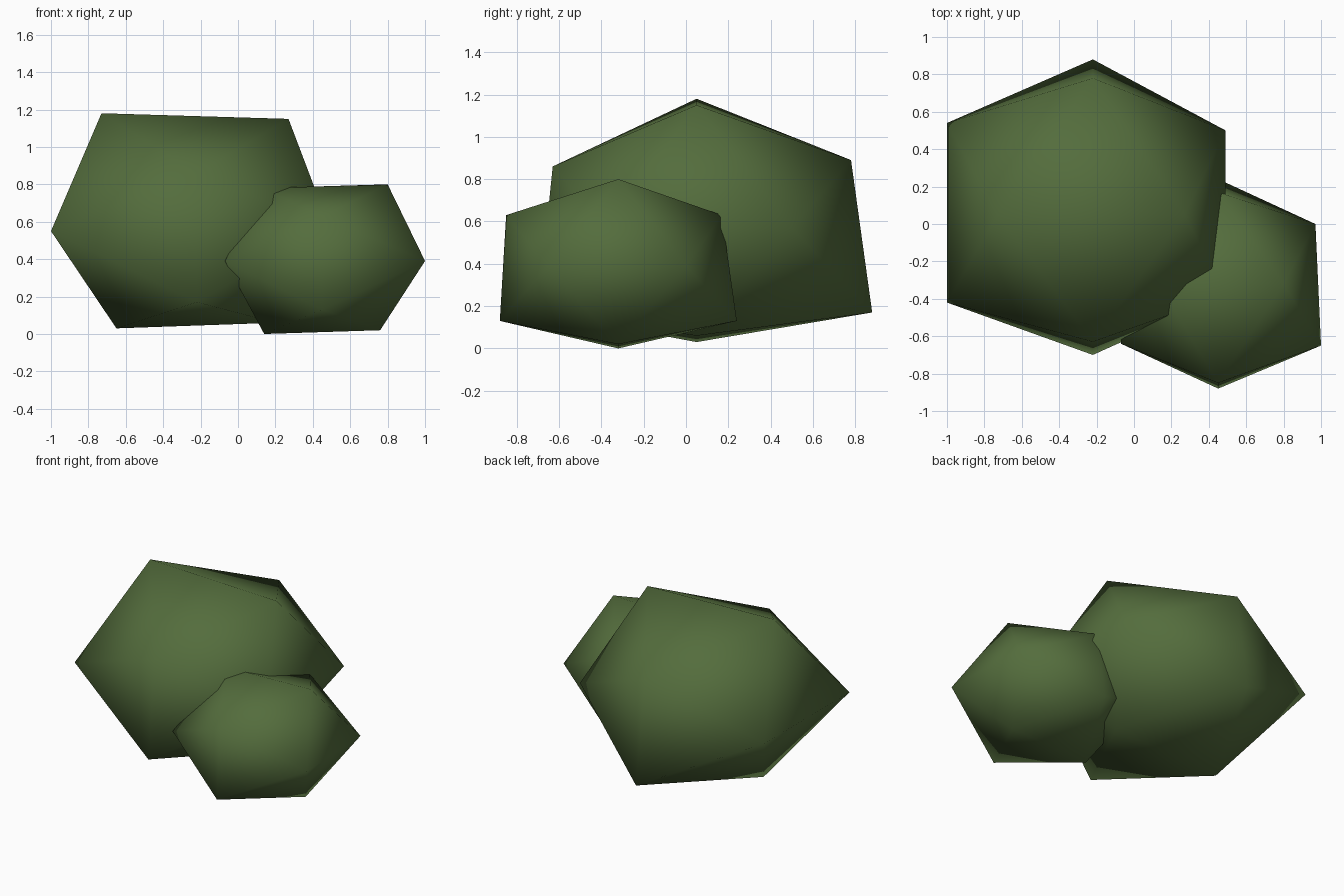
import bpy
import bmesh

# Remove the default cube only
cube = bpy.data.objects.get("Cube")
if cube:
    bpy.data.objects.remove(cube, do_unlink=True)

# Leaf colour
leaf = bpy.data.materials.new("leaf_green")
leaf.use_nodes = True
colour = (0.088, 0.152, 0.046, 1)
leaf.diffuse_color = colour
shader = leaf.node_tree.nodes["Principled BSDF"]
shader.inputs["Base Color"].default_value = colour
shader.inputs["Roughness"].default_value = 0.9


def make_clump(name, mid_x, mid_y, top, bottom, left, right, front, back):
    """Irregular twenty-sided clump spanned by six short ridges.

    top and bottom ridges run along x as (x, z) pairs,
    left and right ridges run along y as (x, y, z) points,
    front and back ridges run along z as (y, z) pairs.
    """
    points = [(x, mid_y, z) for x, z in top + bottom]
    points += left + right
    points += [(mid_x, y, z) for y, z in front + back]

    bm = bmesh.new()
    for point in points:
        bm.verts.new(point)
    bmesh.ops.convex_hull(bm, input=bm.verts[:])
    bmesh.ops.recalc_face_normals(bm, faces=bm.faces[:])
    for face in bm.faces:
        face.smooth = True

    mesh = bpy.data.meshes.new(name)
    bm.to_mesh(mesh)
    bm.free()
    mesh.materials.append(leaf)
    obj = bpy.data.objects.new(name, mesh)
    bpy.context.collection.objects.link(obj)
    return obj


# Large clump at the back
make_clump(
    "large_bush_clump", mid_x=-0.22, mid_y=0.05,
    top=[(-0.73, 1.18), (0.27, 1.15)],
    bottom=[(-0.65, 0.03), (0.2, 0.06)],
    left=[(-1, -0.42, 0.55), (-1, 0.54, 0.55)],
    right=[(0.49, -0.38, 0.57), (0.49, 0.5, 0.57)],
    front=[(-0.63, 0.86), (-0.7, 0.17)],
    back=[(0.78, 0.89), (0.88, 0.17)],
)

# Small clump tucked against its front corner
make_clump(
    "small_bush_clump", mid_x=0.45, mid_y=-0.32,
    top=[(0.13, 0.78), (0.8, 0.8)],
    bottom=[(0.14, 0), (0.76, 0.02)],
    left=[(-0.07, -0.64, 0.39), (-0.07, 0, 0.39)],
    right=[(1, -0.65, 0.39), (0.97, 0, 0.39)],
    front=[(-0.85, 0.63), (-0.88, 0.13)],
    back=[(0.17, 0.63), (0.24, 0.13)],
)
